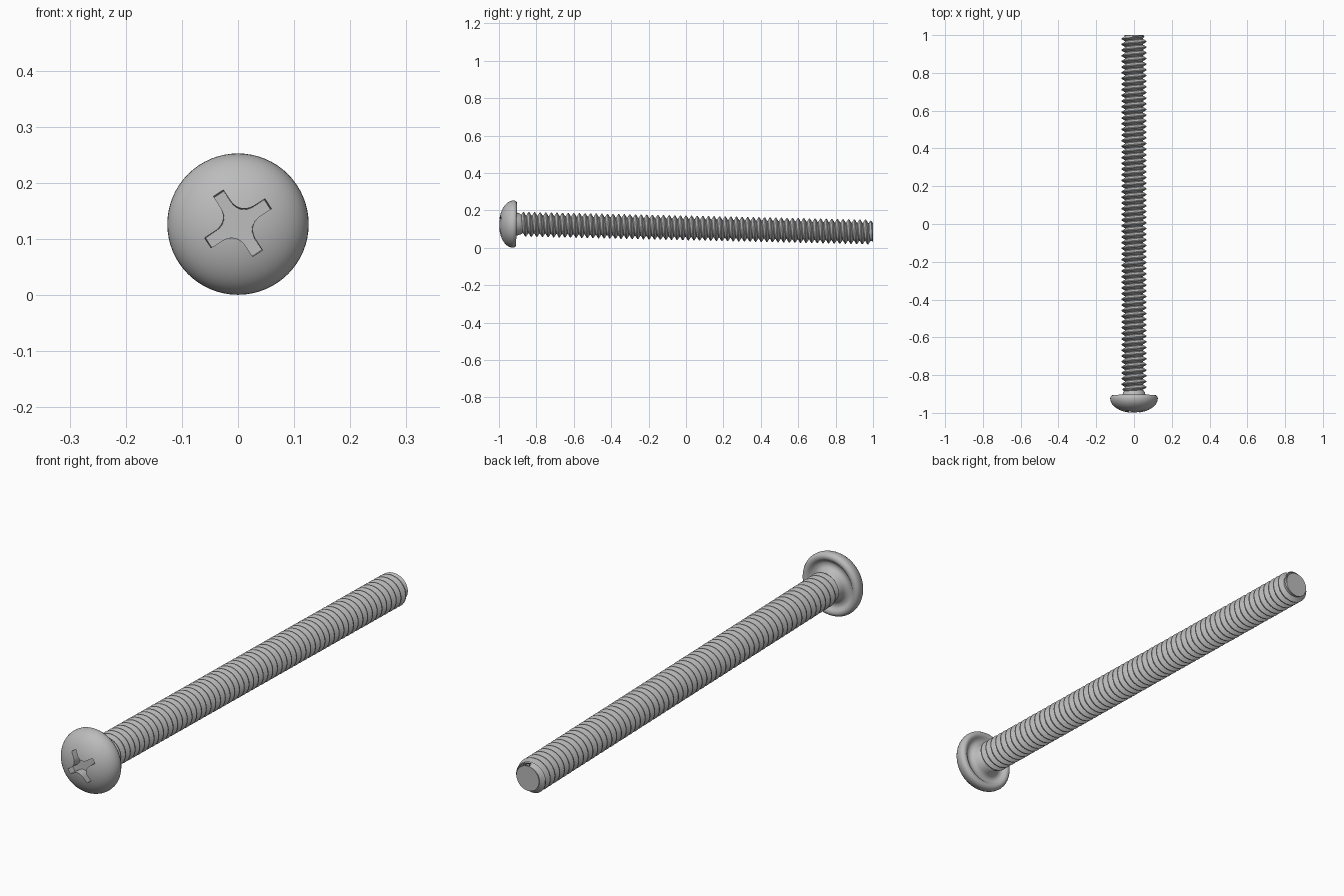
import bpy, bmesh, math
from mathutils import Vector

if "Cube" in bpy.data.objects:
    bpy.data.objects.remove(bpy.data.objects["Cube"])

TILT, AXIS_Z = -0.0225, 0.106
SIDES = 40

steel = bpy.data.materials.new("brushed steel")
steel.use_nodes = True
steel.diffuse_color = (0.5, 0.5, 0.5, 1)
steel.node_tree.nodes["Principled BSDF"].inputs["Base Color"].default_value = (0.5, 0.5, 0.5, 1)


def ring_point(r, angle, y):
    return Vector((r * math.sin(angle), y, r * math.cos(angle)))


def finish(bm, name, smooth=35):
    bmesh.ops.recalc_face_normals(bm, faces=bm.faces)
    mesh = bpy.data.meshes.new(name)
    bm.to_mesh(mesh)
    bm.free()
    obj = bpy.data.objects.new(name, mesh)
    bpy.context.collection.objects.link(obj)
    obj.data.materials.append(steel)
    obj.location.z = AXIS_Z
    obj.rotation_euler.x = TILT
    bpy.ops.object.select_all(action="DESELECT")
    obj.select_set(True)
    bpy.context.view_layer.objects.active = obj
    bpy.ops.object.shade_smooth_by_angle(angle=math.radians(smooth))
    return obj


def lathe(name, profile, sides):
    """Turn a closed (radius, y) profile about the screw axis."""
    bm = bmesh.new()
    verts = [bm.verts.new((r, y, 0)) for r, y in profile]
    edges = [bm.edges.new(p) for p in zip(verts, verts[1:])]
    bmesh.ops.spin(bm, geom=verts + edges, cent=(0, 0, 0), axis=(0, 1, 0),
                   angle=2 * math.pi, steps=sides)
    bmesh.ops.remove_doubles(bm, verts=bm.verts, dist=1e-5)
    return finish(bm, name)


# Domed head with rounded rim and hollowed underside, flowing into the neck
dome = [(0.126 * math.sin(t), -0.924 - 0.076 * math.cos(t))
        for t in (math.pi / 2 * i / 14 for i in range(15))]
underside = [(0.125, -0.917), (0.121, -0.910), (0.114, -0.906), (0.106, -0.906),
             (0.099, -0.910), (0.093, -0.916), (0.085, -0.919), (0.075, -0.918),
             (0.067, -0.913), (0.061, -0.904), (0.057, -0.890), (0.047, -0.878),
             (0.0, -0.878)]
head = lathe("screw_head", dome + underside, 64)

# Cross recess cutter: four straight arms joined by inward curves
outline = []
start, pull, end = Vector((0.041, 0.011)), Vector((0.0135, 0.0135)), Vector((0.011, 0.041))
arm = [Vector((0.067, -0.011)), Vector((0.067, 0.011))]
for i in range(9):
    t = i / 8
    arm.append(start * (1 - t) ** 2 + pull * 2 * t * (1 - t) + end * t * t)
for k in range(4):
    a = math.radians(33 + 90 * k)
    for p in arm:
        outline.append((p.x * math.cos(a) - p.y * math.sin(a),
                        p.x * math.sin(a) + p.y * math.cos(a)))
bm = bmesh.new()
outer = [bm.verts.new((x, -1.03, z)) for x, z in outline]
floor = [bm.verts.new((x * 0.93, -0.962, z * 0.93)) for x, z in outline]
bm.faces.new(outer)
bm.faces.new(floor)
for i in range(len(outer)):
    j = (i + 1) % len(outer)
    bm.faces.new((outer[i], outer[j], floor[j], floor[i]))
cutter = finish(bm, "recess_cutter")
cutter.hide_render = True

cut = head.modifiers.new("cross recess", "BOOLEAN")
cut.operation = "DIFFERENCE"
cut.solver = "EXACT"
cut.object = cutter
bpy.context.view_layer.objects.active = head
bpy.ops.object.modifier_apply(modifier=cut.name)
bpy.data.objects.remove(cutter)
bpy.ops.object.select_all(action="DESELECT")
head.select_set(True)
bpy.ops.object.shade_smooth_by_angle(angle=math.radians(35))

# Threaded shank: one helical ridge, faded at the neck and chamfered at the tip
PITCH, ROOT, CREST = 0.03, 0.048, 0.066
Y0, Y1 = -0.888, 1.0
tooth = [(0.0, ROOT), (0.12, ROOT), (0.49, CREST), (0.63, CREST)]
steps = int((Y1 - Y0) / PITCH + 2) * SIDES
bm = bmesh.new()
rows = []
for i in range(steps):
    row = []
    for offset, r in tooth:
        y = Y0 + PITCH * (i / SIDES - 1 + offset)
        y = min(max(y, Y0), Y1)
        limit = min(ROOT + 0.002 + (Y1 - y) * 0.9, ROOT + 0.004 + (y - Y0) * 0.9)
        row.append(bm.verts.new(ring_point(min(r, limit), 2 * math.pi * i / SIDES, y)))
    rows.append(row)
for i in range(steps - 1):
    for a in range(len(tooth) - 1):
        bm.faces.new((rows[i][a], rows[i][a + 1], rows[i + 1][a + 1], rows[i + 1][a]))
    if i + 1 + SIDES < steps:
        bm.faces.new((rows[i][-1], rows[i + SIDES][0], rows[i + 1 + SIDES][0], rows[i + 1][-1]))
bmesh.ops.remove_doubles(bm, verts=bm.verts, dist=1e-5)
bmesh.ops.dissolve_degenerate(bm, dist=1e-5, edges=bm.edges)
finish(bm, "threaded_shank", 30)

# Flat end face of the shank
lathe("shank_tip", [(0.0, 0.985), (0.046, 0.985), (0.050, 1.0), (0.0, 1.0)], SIDES)
